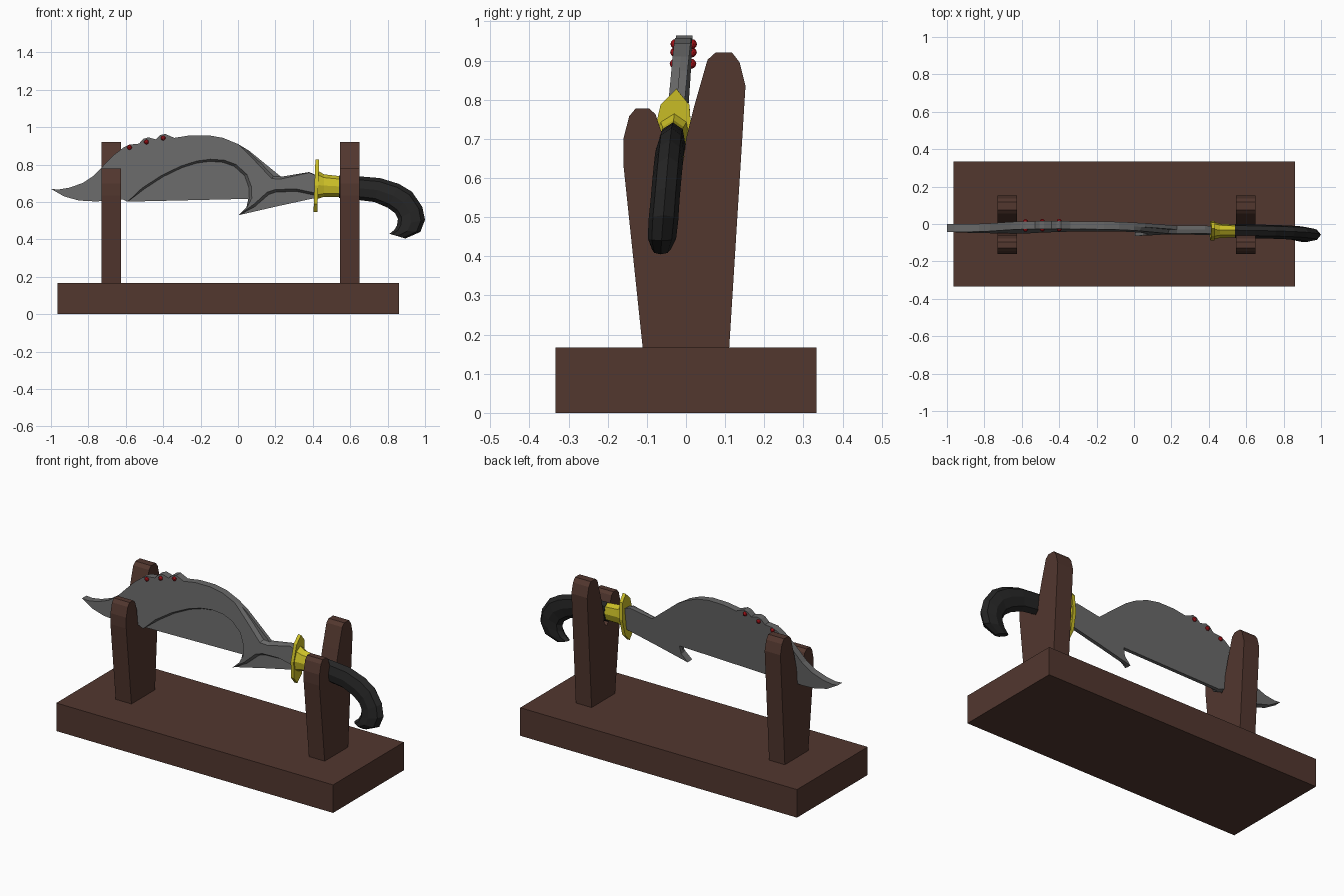
import bpy, bmesh, math
from mathutils import Vector


def mat(name, r, g, b):
    m = bpy.data.materials.new(name)
    m.diffuse_color = (r, g, b, 1)
    return m


WOOD = mat("dark_wood", 0.085, 0.038, 0.028)
STEEL = mat("steel", 0.14, 0.14, 0.14)
GOLD = mat("gold", 0.60, 0.52, 0.02)
BLACK = mat("black_grip", 0.018, 0.018, 0.018)
RED = mat("red_stone", 0.35, 0.005, 0.008)


def lean(p):
    # the knife rests slightly tilted in the stand
    x, y, z = p
    return Vector((x, y - 0.03 + 0.08 * (z - 0.7) - 0.012 * x, z))


def loft(name, rings, material):
    # skin matching rings of points and cap both ends
    bm = bmesh.new()
    vs = [[bm.verts.new(p) for p in ring] for ring in rings]
    n = len(vs[0])
    for a, b in zip(vs, vs[1:]):
        for i in range(n):
            j = (i + 1) % n
            bm.faces.new((a[i], a[j], b[j], b[i]))
    caps = [bm.faces.new(vs[0]), bm.faces.new(vs[-1])]
    bmesh.ops.recalc_face_normals(bm, faces=bm.faces)
    bmesh.ops.triangulate(bm, faces=caps)
    me = bpy.data.meshes.new(name)
    bm.to_mesh(me)
    bm.free()
    me.materials.append(material)
    ob = bpy.data.objects.new(name, me)
    bpy.context.collection.objects.link(ob)
    return ob


def plate(name, back, front, y_back, y_front):
    return loft(name, [[lean((x, y_back, z)) for x, z in back],
                       [lean((x, y_front, z)) for x, z in front]], STEEL)


def tube(name, stations, material):
    # eight-sided sections given by top point, bottom point and half depth
    rings = []
    for tx, tz, bx, bz, d in stations:
        top, bot = Vector((tx, 0, tz)), Vector((bx, 0, bz))
        mid, half = (top + bot) / 2, (top - bot) / 2
        rings.append([lean(mid + half * math.cos(k * math.pi / 4)
                           + Vector((0, d * math.sin(k * math.pi / 4), 0)))
                      for k in range(8)])
    return loft(name, rings, material)


# base
loft("base", [[(x, y, z) for x, y in ((-.965, -.333), (.86, -.333), (.86, .333), (-.965, .333))]
              for z in (0, .167)], WOOD)

# forked uprights
fork = [(-.11, .16), (.11, .16), (.152, .835), (.137, .895), (.118, .92), (.075, .92),
        (.055, .902), (.02, .78), (0, .70), (-.01, .62), (-.03, .60), (-.05, .62),
        (-.06, .71), (-.078, .763), (-.095, .778), (-.128, .778), (-.145, .758),
        (-.16, .70), (-.16, .635)]
for name, x in (("left_upright", -.677), ("right_upright", .597)):
    loft(name, [[(x + s * .052, y, z) for y, z in fork] for s in (-1, 1)], WOOD)

# blade outline: tip and spine with its three bumps, then the cutting side
spine = [(-1, .67), (-.96, .667), (-.90, .677), (-.83, .702), (-.77, .742), (-.71, .805), (-.66, .855),
         (-.61, .893), (-.58, .907), (-.53, .912), (-.505, .938), (-.48, .946),
         (-.44, .935), (-.415, .958), (-.39, .964), (-.34, .943), (-.26, .956),
         (-.16, .957), (-.08, .943), (0, .91)]
shoulder = [(.06, .874), (.23, .735), (.38, .76), (.415, .745)]
belly = [(-.59, .602), (-.62, .615), (-.67, .609), (-.76, .603), (-.85, .608), (-.93, .63)]
outline = (spine + shoulder + [(.415, .622), (.2, .575), (.005, .53), (.045, .57), (.055, .617)]
           + belly)
plate("blade_plate", outline, outline, .021, 0)

# raised front face with bevelled steps down to the thin cutting areas
arc = [(.06, .62), (.057, .68), (.035, .74), (-.02, .79), (-.08, .812), (-.15, .817),
       (-.22, .808), (-.30, .783), (-.40, .735), (-.50, .67)]
arc_top = [(-.22 + (x + .22) * 1.05, .60 + (z - .60) * 1.055) for x, z in arc]
low = [(.415, .635), (.31, .657), (.2, .652), (.165, .64), (.09, .575), (.005, .53), (.045, .57)]
low_top = [(.415, .648), (.31, .67), (.2, .667), (.155, .652), (.085, .588), (.005, .533), (.05, .575)]
neck = [(.04, .885), (.12, .81), (.19, .738), (.23, .735), (.38, .76), (.415, .745)]
neck_top = [(.03, .882), (.105, .805), (.18, .725), (.23, .723), (.38, .757), (.415, .743)]
plate("blade_raised_face", spine + neck + low + arc + belly,
      spine + neck_top + low_top + arc_top + belly, .0005, -.021)

# red stones on both sides of the spine bumps
for i, (x, z) in enumerate(((-.58, .892), (-.49, .921), (-.40, .942))):
    for side, y in (("front", -.021), ("back", .021)):
        bm = bmesh.new()
        bmesh.ops.create_icosphere(bm, subdivisions=2, radius=.013)
        bmesh.ops.translate(bm, verts=bm.verts, vec=lean((x, y, z)))
        me = bpy.data.meshes.new("stone")
        bm.to_mesh(me)
        bm.free()
        me.materials.append(RED)
        bpy.context.collection.objects.link(bpy.data.objects.new(f"stone_{side}_{i + 1}", me))

# gold guard and collar
tube("guard", [(.414, .828, .404, .547, .052), (.434, .828, .424, .547, .052)], GOLD)
tube("collar", [(.425, .768, .42, .615, .048), (.46, .748, .46, .628, .038),
                (.55, .738, .55, .628, .034)], GOLD)

# curved grip
tube("grip", [(.54, .742, .54, .622, .037), (.65, .737, .65, .61, .037),
              (.76, .728, .73, .60, .037), (.86, .697, .80, .57, .037),
              (.93, .655, .84, .54, .037), (.985, .575, .855, .51, .037),
              (1.0, .505, .85, .475, .038), (.975, .44, .835, .45, .036),
              (.895, .405, .81, .43, .024)], BLACK)
